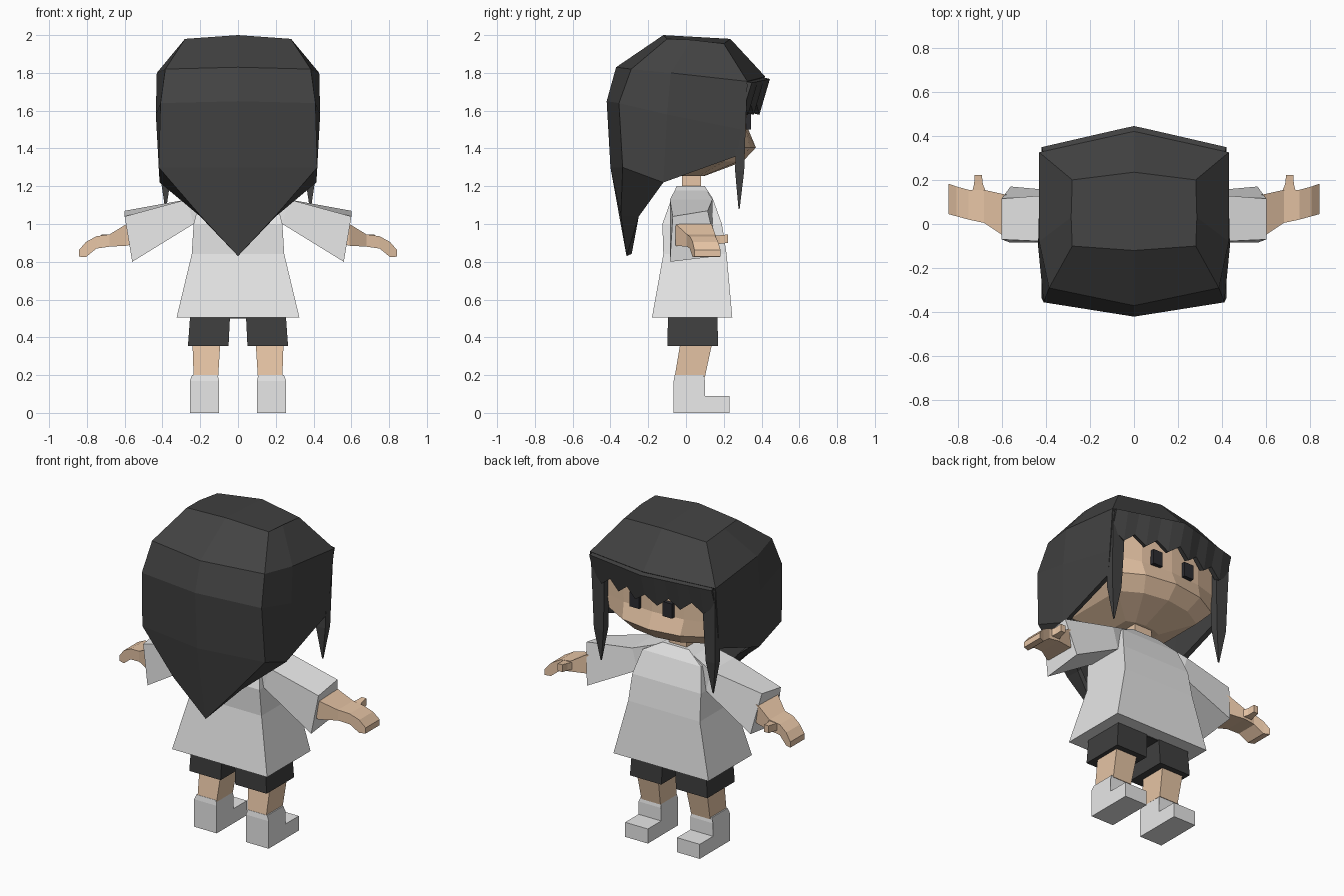
import bpy, bmesh, math

if "Cube" in bpy.data.objects:
    bpy.data.objects.remove(bpy.data.objects["Cube"])


def material(name, r, g, b):
    m = bpy.data.materials.new(name)
    m.diffuse_color = (r, g, b, 1)
    m.use_nodes = True
    m.node_tree.nodes["Principled BSDF"].inputs["Base Color"].default_value = m.diffuse_color
    return m


HAIR = material("charcoal_hair", 0.055, 0.055, 0.055)
SHORTS = material("dark_cloth", 0.05, 0.05, 0.05)
EYE = material("eye_black", 0.025, 0.025, 0.03)
WHITE = material("white_cloth", 0.8, 0.8, 0.8)
SKIN = material("skin_tan", 0.8, 0.56, 0.38)


def build(name, verts, faces, mat, mirror=False, thick=0):
    """Flat-shaded mesh, optionally mirrored over x = 0 and given a thickness."""
    bm = bmesh.new()
    for s in ((1, -1) if mirror else (1,)):
        vs = [bm.verts.new((x * s, y, z)) for x, y, z in verts]
        for f in faces:
            bm.faces.new([vs[i] for i in f])
    bmesh.ops.remove_doubles(bm, verts=bm.verts, dist=0.0005)
    bmesh.ops.recalc_face_normals(bm, faces=bm.faces)
    me = bpy.data.meshes.new(name)
    bm.to_mesh(me)
    bm.free()
    me.materials.append(mat)
    ob = bpy.data.objects.new(name, me)
    bpy.context.collection.objects.link(ob)
    if thick:
        mod = ob.modifiers.new("thickness", 'SOLIDIFY')
        mod.thickness = thick
        mod.offset = -1
    return ob


def loft(name, rings, mat, mirror=False):
    """Skin a list of equal-length rings and cap both ends."""
    n = len(rings[0])
    verts = [p for r in rings for p in r]
    faces = [(k * n + i, k * n + (i + 1) % n, (k + 1) * n + (i + 1) % n, (k + 1) * n + i)
             for k in range(len(rings) - 1) for i in range(n)]
    faces += [tuple(range(n)), tuple(range(len(verts) - n, len(verts)))]
    return build(name, verts, faces, mat, mirror)


def flat(z, x0, x1, y0, y1):
    """Horizontal rectangle."""
    return [(x0, y0, z), (x1, y0, z), (x1, y1, z), (x0, y1, z)]


def upright(xt, xb, y0, y1, z0, z1):
    """Rectangle across an arm, top and bottom x may differ."""
    return [(xb, y0, z0), (xb, y1, z0), (xt, y1, z1), (xt, y0, z1)]


# Shoes: ankle block and toe, extruded from an L-shaped side profile
prof = [(-.065, 0), (.23, 0), (.23, .09), (.1, .09), (.1, .17), (.095, .2), (-.06, .2), (-.065, .17)]
loft("shoes", [[(x + (d if z > .18 else 0), y, z) for y, z in prof]
               for x, d in ((.1, .008), (.255, -.012))], WHITE, True)

# Legs and shorts
loft("legs", [flat(.19, .105, .235, -.06, .1), flat(.4, .092, .242, -.025, .145)], SKIN, True)
loft("shorts", [flat(.355, .05, .265, -.098, .17), flat(.56, .04, .25, -.095, .165)], SHORTS, True)
loft("shorts_waist", [flat(.5, -.25, .25, -.09, .16), flat(.6, -.24, .24, -.09, .16)], SHORTS)

# Shirt body and sleeves
loft("shirt_body", [flat(.505, -.325, .325, -.18, .245), flat(.84, -.245, .245, -.12, .215),
                    flat(1.0, -.235, .235, -.125, .19), flat(1.14, -.2, .2, -.075, .14),
                    flat(1.2, -.09, .09, -.05, .1)], WHITE)
loft("sleeves", [upright(.08, .08, -.05, .10, 1.0, 1.195),
                 upright(.27, .235, -.085, .14, 1.0, 1.13),
                 [(.56, -.085, .80), (.56, .17, .83), (.6, .115, 1.07), (.6, -.07, 1.04)]],
     WHITE, True)

# Forearms with curled hands, and thumbs
loft("arms", [upright(x, x, y0, y1, z0, z1) for x, y0, y1, z0, z1 in (
    (.46, -.06, .11, .92, 1.02), (.59, -.055, .135, .885, 1.0), (.68, .005, .155, .88, .945),
    (.75, .02, .155, .87, .935), (.805, .035, .17, .825, .905), (.842, .045, .183, .827, .862))],
     SKIN, True)
loft("thumbs", [[(x0, y, z), (x1, y, z), (x1, y, z + .045), (x0, y, z + .045)]
                for x0, x1, y, z in ((.66, .74, .12, .89), (.685, .725, .18, .895),
                                     (.69, .722, .223, .9))], SKIN, True)

# Neck and head: head rings are (z, half width, back y, front side y, front centre y)
loft("neck", [flat(1.17, -.06, .06, -.02, .08), flat(1.3, -.06, .06, -.02, .08)], SKIN)


def head_ring(z, w, yb, ys, yc):
    m = yc - .25 * (yc - ys)
    return [(0, yc, z), (.55 * w, m, z), (w, ys, z), (w, yb, z), (.5 * w, yb - .05, z),
            (-.5 * w, yb - .05, z), (-w, yb, z), (-w, ys, z), (-.55 * w, m, z)]


loft("head", [head_ring(*r) for r in (
    (1.255, .12, -.08, .07, .1), (1.33, .29, -.2, .2, .30), (1.405, .36, -.25, .25, .37),
    (1.5, .375, -.27, .265, .33), (1.7, .375, -.27, .27, .33), (1.88, .27, -.15, .15, .2))], SKIN)

# Eyes
loft("eyes", [flat(z, .08, .145, .29, .345) for z in (1.5, 1.59)], EYE, True)

# Hair shell: rows run back centre, back corner, side, front corner
hair = [(0, -.12, 2.0), (.28, -.10, 1.98), (.285, .03, 1.975), (.28, .2, 1.955),
        (0, -.37, 1.83), (.385, -.29, 1.82), (.43, -.08, 1.80), (.43, .325, 1.755),
        (0, -.42, 1.65), (.41, -.355, 1.64), (.435, -.1, 1.58), (.425, .295, 1.5),
        (0, -.40, 1.3), (.42, -.335, 1.3), (.415, -.12, 1.22), (.415, .27, 1.36),
        (0, .235, 1.98), (0, .42, 1.78),                       # front crown
        (.2, -.345, 1.045), (.2, -.25, 1.04), (0, -.315, .83)]  # pointed tail
faces = [(r * 4 + c, r * 4 + c + 1, r * 4 + c + 5, r * 4 + c + 4)
         for r in range(3) for c in range(3)]
faces += [(0, 1, 2, 3, 16), (16, 3, 7, 17), (12, 13, 18, 20), (13, 14, 19, 18), (18, 19, 20)]
build("hair_shell", hair, faces, HAIR, True, .03)

# Fringe with a zigzag lower edge
N = 13
top, low = [], []
for i in range(N):
    x = -.41 + .82 * i / (N - 1)
    a = abs(x)
    top.append((x, .415 - .23 * a, 1.775 - .05 * a))
    low.append((x, .375 - .22 * a, 1.64 if i % 2 == 0 else 1.585))
build("fringe", top + low, [(i, i + 1, N + i + 1, N + i) for i in range(N - 1)], HAIR, False, .03)

# Long side locks in front of the ears
loft("side_locks", [flat(1.74, .335, .425, .275, .325), flat(1.5, .34, .42, .265, .315),
                    flat(1.28, .35, .415, .26, .308), flat(1.08, .38, .386, .278, .284)], HAIR, True)
